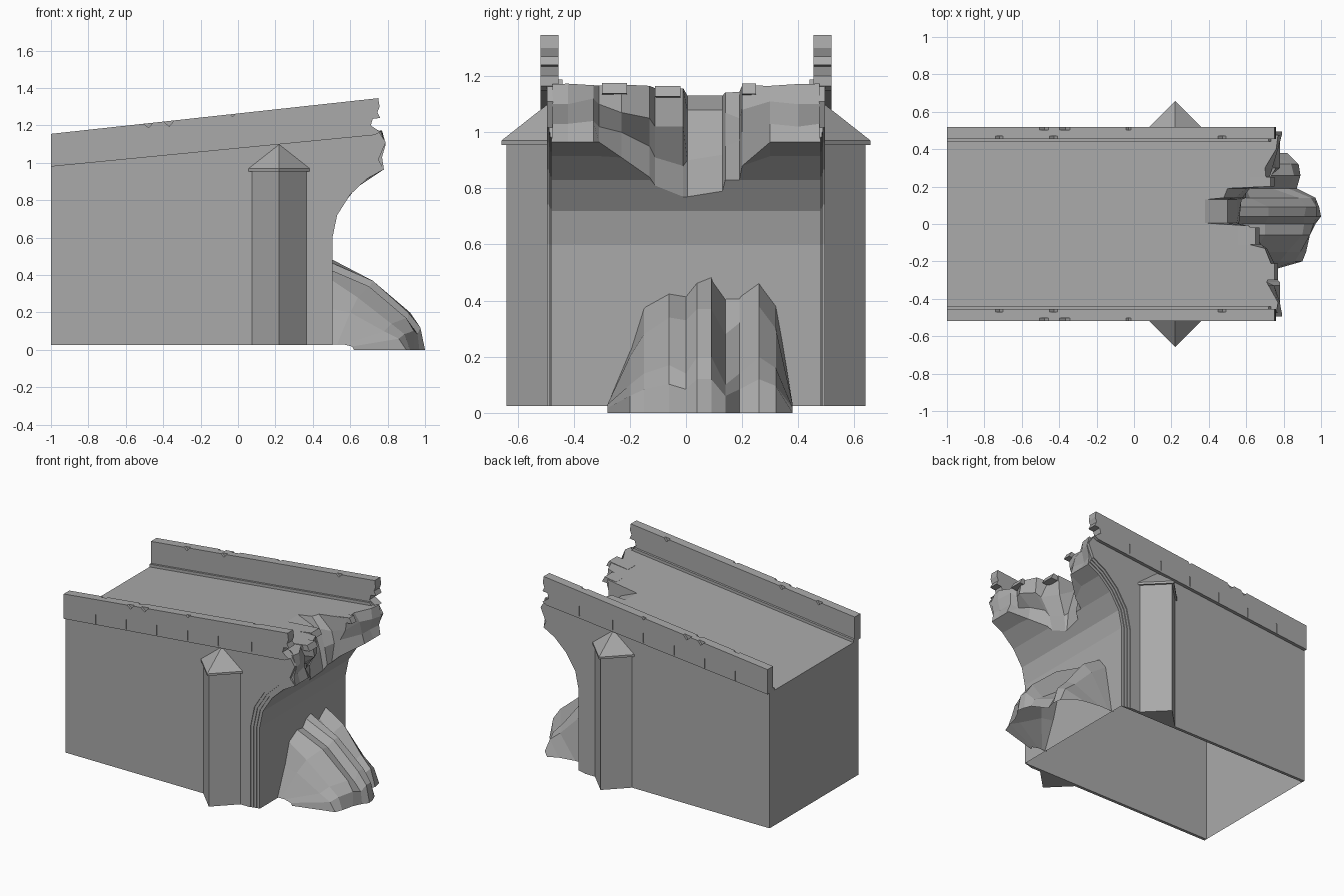
import bpy, bmesh, math
from mathutils import Vector, Matrix

cube = bpy.data.objects.get("Cube")
if cube:
    bpy.data.objects.remove(cube, do_unlink=True)

stone = bpy.data.materials.new("grey stone")
stone.use_nodes = True
GREY = (0.40, 0.40, 0.40, 1)
stone.diffuse_color = GREY
stone.node_tree.nodes["Principled BSDF"].inputs["Base Color"].default_value = GREY

BASE, BACK, SLOPE = 0.025, -1.0, 0.109


def deck(x):
    return 0.98 + SLOPE * (x - BACK)


def finish(bm, name):
    bmesh.ops.remove_doubles(bm, verts=bm.verts, dist=0.0005)
    bmesh.ops.recalc_face_normals(bm, faces=bm.faces)
    mesh = bpy.data.meshes.new(name)
    bm.to_mesh(mesh)
    bm.free()
    mesh.materials.append(stone)
    ob = bpy.data.objects.new(name, mesh)
    bpy.context.collection.objects.link(ob)
    return ob


def slab(name, pts, y0, y1):
    """Extrude an xz outline between two y values."""
    bm = bmesh.new()
    face = bm.faces.new([bm.verts.new((x, y0, z)) for x, z in pts])
    out = bmesh.ops.extrude_face_region(bm, geom=[face])
    moved = [v for v in out["geom"] if isinstance(v, bmesh.types.BMVert)]
    bmesh.ops.translate(bm, verts=moved, vec=(0, y1 - y0, 0))
    return finish(bm, name)


def loft(name, columns, caps):
    """Skin a row of (y, xz points) columns."""
    bm = bmesh.new()
    rows = [[bm.verts.new((x, y, z)) for x, z in pts] for y, pts in columns]
    for a, b in zip(rows, rows[1:]):
        for i in range(len(a) - 1):
            bm.faces.new((a[i], a[i + 1], b[i + 1], b[i]))
    if caps:
        bm.faces.new(rows[0])
        bm.faces.new(rows[-1])
    return finish(bm, name)


# Arch curve, clipped at a height or offset into the wall
ARCH = [(0.505, BASE), (0.505, 0.6), (0.53, 0.72), (0.6, 0.83), (0.69, 0.915), (0.78, 0.965)]


def arch_x(z):
    for (xa, za), (xb, zb) in zip(ARCH, ARCH[1:]):
        if z <= zb:
            return xa + (xb - xa) * (z - za) / (zb - za)
    return ARCH[-1][0]


def arch_to(top):
    return [(arch_x(min(z, top)), min(z, top)) for _, z in ARCH]


def arch_offset(d):
    pts = [Vector(p) for p in ARCH]
    res = []
    for i, p in enumerate(pts):
        t = (pts[min(i + 1, len(pts) - 1)] - pts[max(i - 1, 0)]).normalized()
        q = p + Vector((-t.y, t.x)) * d
        res.append((q.x, BASE if i == 0 else q.y))
    return res


# Hollow bridge core: y, arch top, two points down the break, deck edge
BREAK = [
    (-.475, .965, .77, 1.03, .79, 1.10, .76),
    (-.42, .965, .76, 1.03, .78, 1.10, .77),
    (-.33, .965, .75, 1.04, .75, 1.12, .72),
    (-.31, .965, .70, 1.02, .71, 1.10, .71),
    (-.23, .91, .67, 1.00, .76, 1.07, .74),
    (-.13, .84, .63, .95, .71, 1.05, .70),
    (-.11, .81, .61, .91, .68, 1.02, .62),
    (-.01, .77, .57, .88, .61, 1.02, .62),
    (.005, .77, .55, .90, .50, 1.08, .38),
    (.13, .79, .55, .92, .50, 1.08, .38),
    (.14, .83, .58, .95, .54, 1.07, .48),
    (.19, .83, .62, .97, .60, 1.05, .50),
    (.20, .88, .66, 1.00, .70, 1.08, .71),
    (.30, .965, .76, 1.03, .74, 1.11, .70),
    (.40, .965, .75, 1.02, .77, 1.10, .76),
    (.475, .965, .77, 1.03, .79, 1.10, .77),
]
core = []
for y, top, ax, az, bx, bz, edge in BREAK:
    core.append((y, [(BACK, BASE), (BACK, deck(BACK)), (edge, deck(edge)), (bx, bz), (ax, az)]
                 + arch_to(top)[::-1]))
loft("bridge_core", core, True)

# Fallen rubble: y, top against the wall, two ridge points, toe
RUBBLE = [
    (-.28, .03, .53, .03, .56, .03, .62),
    (-.20, .22, .60, .20, .78, .10, .90),
    (-.15, .38, .64, .28, .82, .14, .92),
    (-.06, .43, .70, .34, .90, .17, .94),
    (.00, .42, .70, .33, .91, .14, .97),
    (.04, .47, .72, .37, .91, .20, 1.0),
    (.09, .49, .72, .37, .92, .20, .99),
    (.14, .42, .62, .28, .88, .10, .97),
    (.19, .42, .60, .32, .74, .14, .87),
    (.26, .47, .64, .38, .78, .20, .89),
    (.32, .39, .62, .30, .76, .16, .88),
    (.38, .03, .53, .03, .60, .03, .82),
]
loft("rubble_heap", [(y, [(0.49, t), (ax, az), (bx, bz), ((bx + toe) / 2 + .02, bz * .6), (toe, 0)])
                     for y, t, ax, az, bx, bz, toe in RUBBLE], False)


def cut(target, cutters):
    """Subtract small boxes given as (centre, size, rotation)."""
    bm = bmesh.new()
    for centre, size, turn in cutters:
        m = (Matrix.Translation(centre) @ Matrix.Rotation(turn, 4, 'Y')
             @ Matrix.Diagonal((*size, 1)))
        bmesh.ops.create_cube(bm, size=1, matrix=m)
    tool = finish(bm, "chip_cutter")
    tool.hide_render = True
    mod = target.modifiers.new("chips", 'BOOLEAN')
    mod.operation, mod.solver, mod.object = 'DIFFERENCE', 'EXACT', tool
    bpy.context.view_layer.objects.active = target
    bpy.ops.object.modifier_apply(modifier=mod.name)
    bpy.data.objects.remove(tool, do_unlink=True)


def pillar(name, s):
    # Diamond shaft, eave and pointed cap, only the half outside the wall
    bm = bmesh.new()
    for r1, r2, z0, z1 in ((.16, .16, BASE, .955), (.178, .178, .955, .97), (.178, 0, .97, 1.11)):
        bmesh.ops.create_cone(bm, cap_ends=True, segments=4, radius1=r1, radius2=r2, depth=z1 - z0,
                              matrix=Matrix.Translation((.22, s * .48, (z0 + z1) / 2)))
    bmesh.ops.bisect_plane(bm, geom=bm.verts[:] + bm.edges[:] + bm.faces[:],
                           plane_co=(0, s * .48, 0), plane_no=(0, s, 0), clear_inner=True)
    finish(bm, name)


for side, s in (("front", -1), ("back", 1)):
    # Side wall with stepped arch mouldings
    slab(side + "_wall", [(BACK, BASE)] + arch_offset(.06)
         + [(.79, 1.11), (.75, deck(.75)), (BACK, deck(BACK))], s * .474, s * .495)
    for i, face_y in enumerate((.479, .484, .489)):
        slab(f"{side}_arch_moulding_{i + 1}", arch_offset(.02 * i) + arch_offset(.02 * i + .02)[::-1],
             s * .474, s * face_y)
    pillar(side + "_pillar", s)

    # Parapet with a broken end, joints and chipped edges
    rail = slab(side + "_parapet", [
        (BACK, deck(BACK)), (.73, deck(.73) - .02), (.76, 1.165), (.71, 1.20), (.72, 1.235),
        (.76, 1.24), (.745, 1.27), (.757, 1.30), (.75, deck(.75) + .175), (BACK, deck(BACK) + .175)],
        s * .455, s * .518)
    joints = [((x, s * .518, deck(x) + .035), (.006, .012, .07), 0)
              for x in (-.75, -.51, -.27, -.03, .21, .47)]
    chips = [((x, s * y, deck(x) + .175), (w, .03, w), math.radians(40))
             for x, y, w in ((-.48, .518, .035), (-.37, .518, .04), (-.03, .518, .02),
                             (-.72, .455, .03), (-.43, .455, .03), (.47, .455, .03))]
    cut(rail, joints + chips)
    slab(side + "_curb", [(BACK, deck(BACK) - .01), (.74, deck(.74) - .01),
                          (.72, deck(.72) + .02), (BACK, deck(BACK) + .02)], s * .44, s * .456)

# Cracked paving stones left at the broken edge
for i, (x0, x1, y0, y1) in enumerate(((.60, .77, -.30, -.21), (.56, .67, -.11, -.02), (.62, .75, .20, .25))):
    slab(f"loose_paving_{i + 1}", [(x0, deck(x0) - .03), (x1, deck(x1) - .035),
                                   (x1 - .02, deck(x1) + .003), (x0, deck(x0) + .001)], y0, y1)
